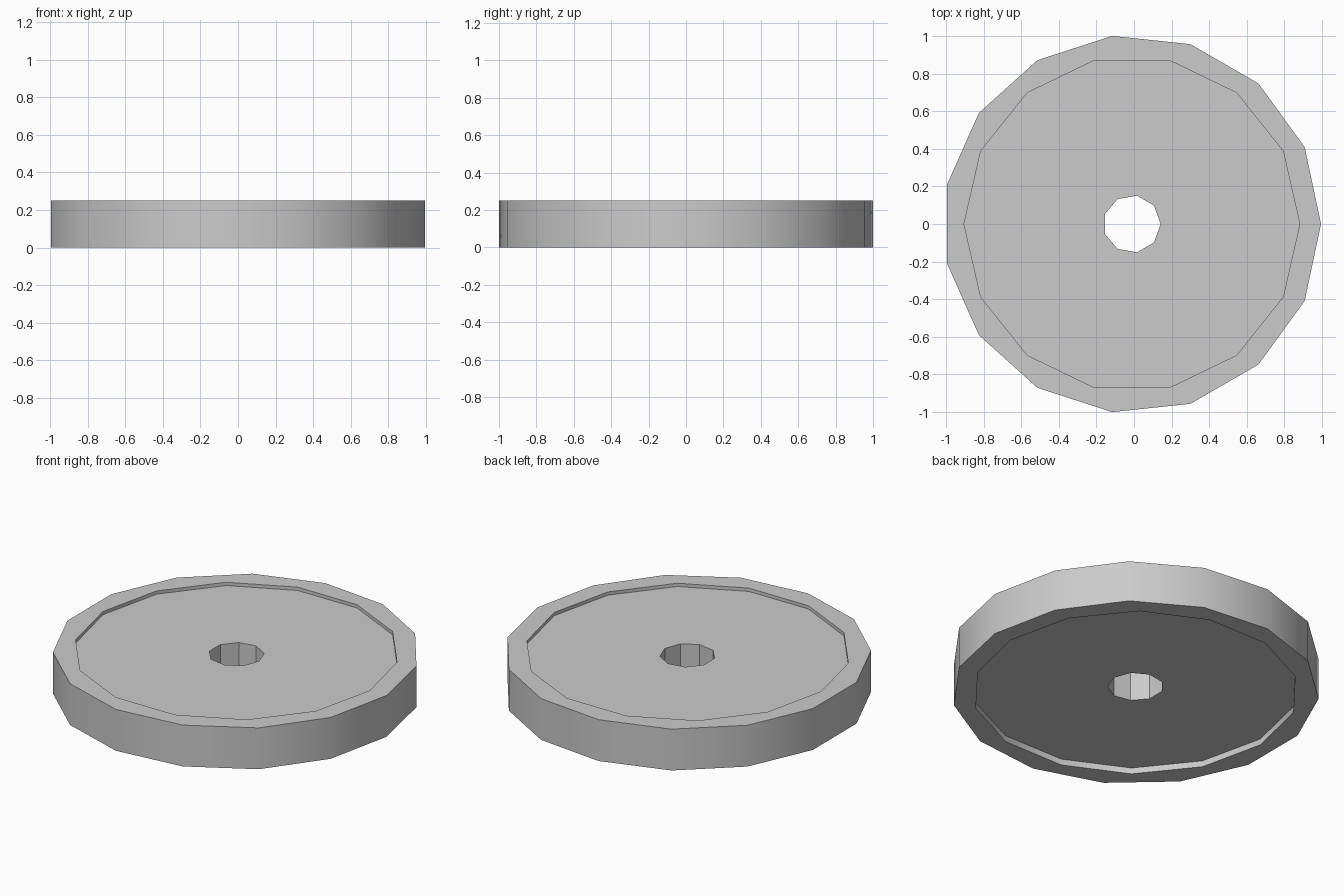
import bpy
import bmesh
import math

CENTRE_X = -0.011
HEIGHT = 0.25
TOP_RECESS = 0.02
BOTTOM_RECESS = 0.037

if "Cube" in bpy.data.objects:
    bpy.data.objects.remove(bpy.data.objects["Cube"])

grey = bpy.data.materials.new("light grey")
grey.use_nodes = True
colour = (0.6, 0.6, 0.6, 1)
grey.diffuse_color = colour
grey.node_tree.nodes["Principled BSDF"].inputs["Base Color"].default_value = colour

bm = bmesh.new()


def ring(sides, radius, z):
    """Closed loop of edges with one corner on +x."""
    verts = [bm.verts.new((CENTRE_X + radius * math.cos(math.tau * i / sides),
                           radius * math.sin(math.tau * i / sides), z))
             for i in range(sides)]
    return [bm.edges.new((verts[i - 1], verts[i])) for i in range(sides)]


def wall(lower, upper):
    bmesh.ops.bridge_loops(bm, edges=lower + upper)


def flat_ring(outer, inner):
    bmesh.ops.triangle_fill(bm, edges=outer + inner, use_beauty=True)


# Outer rim, shallow recesses and centre bore have different side counts
rim_low, rim_high = ring(15, 1.0055, 0), ring(15, 1.0055, HEIGHT)
top_lip, top_floor = (ring(14, 0.8925, z) for z in (HEIGHT, HEIGHT - TOP_RECESS))
base_lip, base_floor = (ring(14, 0.8925, z) for z in (0, BOTTOM_RECESS))
bore_low = ring(9, 0.153, BOTTOM_RECESS)
bore_high = ring(9, 0.153, HEIGHT - TOP_RECESS)

for lower, upper in ((rim_low, rim_high), (top_floor, top_lip),
                     (base_lip, base_floor), (bore_low, bore_high)):
    wall(lower, upper)
for outer, inner in ((rim_high, top_lip), (top_floor, bore_high),
                     (rim_low, base_lip), (base_floor, bore_low)):
    flat_ring(outer, inner)

bmesh.ops.recalc_face_normals(bm, faces=bm.faces)
mesh = bpy.data.meshes.new("wheel_disc")
bm.to_mesh(mesh)
bm.free()
mesh.materials.append(grey)

disc = bpy.data.objects.new("wheel_disc", mesh)
bpy.context.collection.objects.link(disc)
bpy.ops.object.select_all(action="DESELECT")
disc.select_set(True)
bpy.context.view_layer.objects.active = disc
bpy.ops.object.shade_smooth_by_angle(angle=math.radians(30))
